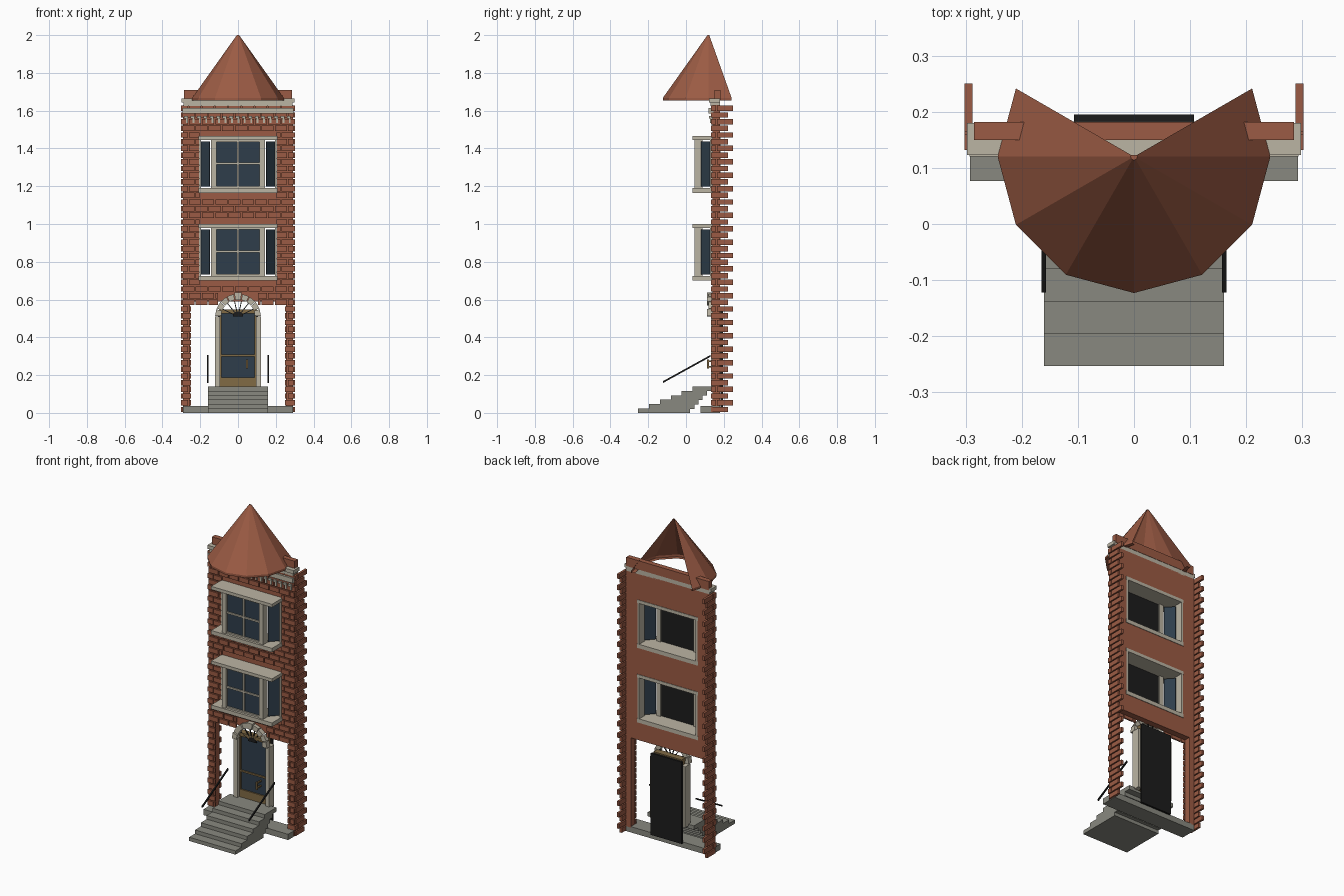
import bpy, bmesh, math
from mathutils import Vector

if "Cube" in bpy.data.objects:
    bpy.data.objects.remove(bpy.data.objects["Cube"])


def material(name, rgb):
    m = bpy.data.materials.new(name)
    m.diffuse_color = (*rgb, 1)
    m.use_nodes = True
    m.node_tree.nodes["Principled BSDF"].inputs["Base Color"].default_value = m.diffuse_color
    return m


BRICK = material("brick_red", (0.33, 0.105, 0.058))
STONE = material("pale_stone", (0.50, 0.46, 0.37))
GREY = material("grey_stone", (0.25, 0.25, 0.215))
GLASS = material("dark_glass", (0.028, 0.048, 0.07))
BLACK = material("black_iron", (0.012, 0.012, 0.012))
WOOD = material("brown_wood", (0.22, 0.145, 0.06))


def finish(name, bm, mat):
    bmesh.ops.recalc_face_normals(bm, faces=bm.faces[:])
    me = bpy.data.meshes.new(name)
    bm.to_mesh(me)
    bm.free()
    me.materials.append(mat)
    ob = bpy.data.objects.new(name, me)
    bpy.context.collection.objects.link(ob)
    return ob


def add_prism(bm, pts, axis, lo, hi):
    """Extrude a 2D outline along one axis."""
    def place(p, h):
        q = list(p)
        q.insert(axis, h)
        return bm.verts.new(q)
    a = [place(p, lo) for p in pts]
    b = [place(p, hi) for p in pts]
    bm.faces.new(a)
    bm.faces.new(b[::-1])
    n = len(pts)
    for i in range(n):
        j = (i + 1) % n
        bm.faces.new((a[i], b[i], b[j], a[j]))


def add_box(bm, x0, x1, y0, y1, z0, z1):
    add_prism(bm, [(x0, y0), (x1, y0), (x1, y1), (x0, y1)], 2, z0, z1)


def boxes(name, mat, items):
    bm = bmesh.new()
    for b in items:
        add_box(bm, *b)
    return finish(name, bm, mat)


def prisms(name, mat, axis, items):
    bm = bmesh.new()
    for pts, lo, hi in items:
        add_prism(bm, pts, axis, lo, hi)
    return finish(name, bm, mat)


def mirrored(b):
    return [b, (-b[1], -b[0], *b[2:])]


# Wall with window and entrance openings
BAYS = [(0.70, 1.00), (1.165, 1.465)]
TOP = 1.63
wall = mirrored((0.20, 0.29, 0.14, 0.18, 0.59, TOP)) + mirrored((0.255, 0.29, 0.14, 0.18, 0.03, 0.59))
z = 0.59
for lo, hi in BAYS + [(TOP, TOP)]:
    wall.append((-0.20, 0.20, 0.14, 0.18, z, lo))
    z = hi
boxes("wall", BRICK, wall)

# Brick courses on the front and toothed bricks on the sides
ROWS, LENGTH, GAP = 46, 0.07, 0.006
H = TOP / ROWS
front, sides = [], []
for r in range(ROWS):
    z0, z1 = r * H + 0.004, (r + 1) * H - 0.003
    hole = 0
    if z1 < 0.59:
        hole = 0.25
    elif z0 < 0.63:
        hole = 0.105
    for lo, hi in BAYS:
        if z1 > lo and z0 < hi:
            hole = 0.205
    x = -0.295 - (LENGTH / 2 if r % 2 else 0)
    while x < 0.295:
        a, b = max(x, -0.295), min(x + LENGTH - GAP, 0.295)
        for p, q in ((a, min(b, -hole)), (max(a, hole), b)) if hole else ((a, b),):
            if q - p > 0.006:
                front.append((p, q, 0.132, 0.142, z0, z1))
        x += LENGTH
    for y0, y1 in (((0.132, 0.16), (0.165, 0.25)) if r % 2 else ((0.14, 0.222),)):
        sides += mirrored((0.288, 0.302, y0, y1, z0, z1))
boxes("front_bricks", BRICK, front)
boxes("side_bricks", BRICK, sides)

# Cornice, dentils and parapet
boxes("cornice", STONE, [(-0.298, 0.298, 0.123, 0.18, 1.643, 1.665),
                         (-0.288, 0.288, 0.13, 0.18, 1.625, 1.643),
                         (-0.293, 0.293, 0.12, 0.145, 1.585, 1.615)])
dentils = []
for i in range(17):
    x = -0.272 + i * 0.034
    dentils += [(x - 0.013, x + 0.007, 0.122, 0.142, 1.558, 1.572),
                (x - 0.003, x + 0.007, 0.126, 0.142, 1.535, 1.558)]
boxes("dentils", STONE, dentils)
boxes("parapet", BRICK, [(-0.285, 0.285, 0.15, 0.182, 1.655, 1.71)])

# Open-backed conical roof with a short vertical rim
bm = bmesh.new()
C = Vector((0, 0.12, 0))
rings = []
for radius, z in ((0.243, 1.653), (0.243, 1.667), (0.006, 2.0)):
    ring = []
    for i in range(9):
        t = math.radians(150 + 30 * i)
        ring.append(bm.verts.new(C + Vector((radius * math.cos(t), radius * math.sin(t), z))))
    rings.append(ring)
for lo, hi in zip(rings, rings[1:]):
    for i in range(8):
        bm.faces.new((lo[i], lo[i + 1], hi[i + 1], hi[i]))
bm.faces.new(rings[-1])
# Inward lip under the roof
lip = [bm.verts.new(C + (v.co - C) * Vector((0.9, 0.9, 1)).x + Vector((0, 0, v.co.z * 0.1))) for v in rings[0]]
for i in range(8):
    bm.faces.new((rings[0][i], rings[0][i + 1], lip[i + 1], lip[i]))
finish("roof", bm, BRICK)

# Bay windows
for n, (lo, hi) in zip(("lower", "upper"), BAYS):
    a, b = lo + 0.025, hi - 0.02
    mid = lo + 0.155
    boxes(n + "_bay_slabs", STONE, [(-0.21, 0.21, 0.035, 0.183, lo, a),
                                    (-0.21, 0.21, 0.035, 0.183, b, hi)])
    frame = mirrored((0.115, 0.142, 0.045, 0.088, a, b)) + mirrored((0.195, 0.207, 0.128, 0.183, a, b))
    frame += [(-0.005, 0.005, 0.052, 0.065, a, b), (-0.118, 0.118, 0.052, 0.065, mid - 0.005, mid + 0.005),
              (-0.118, 0.118, 0.05, 0.07, a, a + 0.01), (-0.118, 0.118, 0.05, 0.07, b - 0.01, b)]
    boxes(n + "_bay_frame", STONE, frame)
    boxes(n + "_bay_glass", GLASS, [(-0.117, 0.117, 0.06, 0.07, a, b)])
    boxes(n + "_bay_backing", BLACK, [(-0.118, 0.118, 0.071, 0.078, a, b)])
    panes = [([(s * 0.147, 0.085), (s * 0.152, 0.08), (s * 0.198, 0.13), (s * 0.193, 0.135)],
              a + 0.008, b - 0.008) for s in (-1, 1)]
    prisms(n + "_bay_side_glass", GLASS, 2, panes)

# Entrance: jambs and arch of separate blocks
boxes("door_jambs", STONE, mirrored((0.096, 0.122, 0.132, 0.183, 0.13, 0.51)))
ZC = 0.51
blocks = []
for i in range(9):
    t0, t1 = math.pi * (i + 0.05) / 9, math.pi * (i + 0.95) / 9
    out = 0.128 if i == 4 else 0.121
    pts = [(r * math.cos(t), ZC + r * math.sin(t)) for r, t in
           ((0.09, t0), (out, t0), (out, t1), (0.09, t1))]
    blocks.append((pts, 0.112 if i % 2 == 0 else 0.118, 0.183 if ZC + 0.09 < 0.59 else 0.145))
prisms("door_arch", STONE, 1, blocks)

# Fanlight spokes and hub
spokes = []
for i in range(1, 7):
    t = math.pi * i / 7
    d, nrm = Vector((math.cos(t), math.sin(t))), Vector((-math.sin(t), math.cos(t))) * 0.0022
    o = Vector((0, ZC))
    spokes.append(([o + d * 0.02 - nrm, o + d * 0.093 - nrm, o + d * 0.093 + nrm, o + d * 0.02 + nrm], 0.14, 0.146))
hub = [(0.028 * math.cos(math.pi * k / 8), ZC + 0.028 * math.sin(math.pi * k / 8)) for k in range(9)]
prisms("fanlight", BLACK, 1, spokes + [(hub, 0.138, 0.146)])

# Door leaf
boxes("door_frame", WOOD, [(-0.097, 0.097, 0.15, 0.182, 0.13, 0.188),
                           (-0.097, 0.097, 0.15, 0.182, 0.298, 0.308),
                           (-0.097, 0.097, 0.14, 0.182, 0.525, 0.547)]
      + mirrored((0.088, 0.097, 0.15, 0.182, 0.13, 0.53)))
boxes("door_glass", GLASS, [(-0.09, 0.09, 0.158, 0.175, 0.185, 0.53)])
boxes("door_backing", BLACK, [(-0.107, 0.107, 0.183, 0.195, 0.03, 0.54)])
boxes("door_handle", WOOD, [(0.043, 0.053, 0.112, 0.122, 0.235, 0.283),
                            (0.044, 0.052, 0.12, 0.16, 0.24, 0.248),
                            (0.044, 0.052, 0.12, 0.16, 0.27, 0.278)])

# Steps with a stepped underside
N, D, R = 6, 0.0575, 0.14 / 6
prof = []
for i in range(N):
    y = -0.253 + i * D
    prof += [(y, i * R), (y, (i + 1) * R)]
prof.append((0.15, 0.14))
prof.append((0.15, 0.115))
for i in range(4, -1, -1):
    y = 0.022 + i * 0.022
    prof += [(y + 0.022, (i + 1) * R - 0.002), (y, (i + 1) * R - 0.002)]
prof.append((0.022, 0))
prisms("steps", GREY, 0, [(prof, -0.16, 0.16)])
boxes("plinth", GREY, [(-0.292, 0.292, 0.077, 0.18, 0.0, 0.036)])

# Handrails
rail = [(-0.122, 0.158), (0.13, 0.297), (0.13, 0.307), (-0.122, 0.168)]
prisms("handrails", BLACK, 0, [(rail, s * 0.161 - 0.004, s * 0.161 + 0.004) for s in (-1, 1)])
